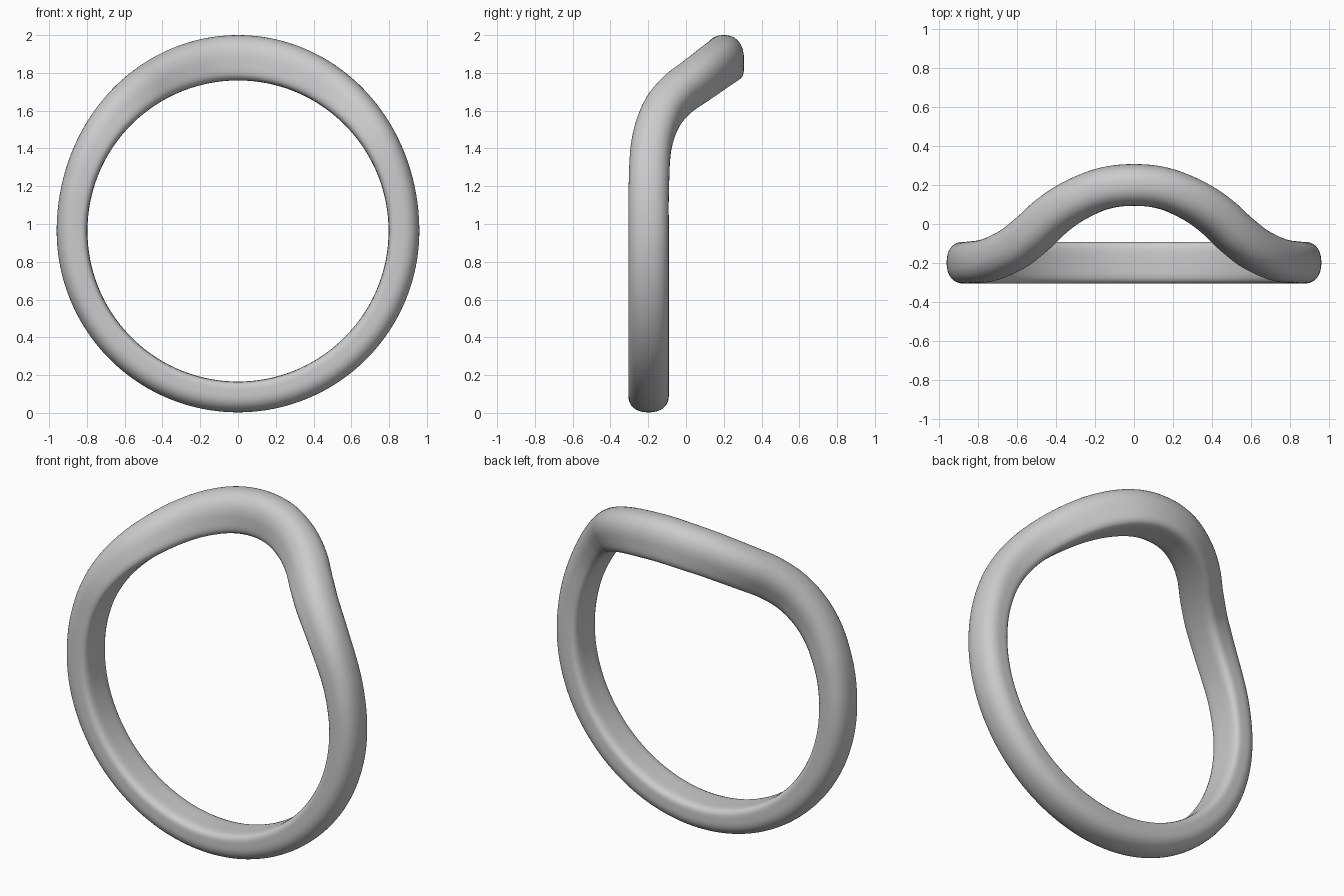
import bpy, bmesh
from math import sin, cos, pi, radians, degrees, atan2, hypot

cube = bpy.data.objects.get("Cube")
if cube:
    bpy.data.objects.remove(cube)

CENTRE_Z, BORE, HALF_WIDTH = 0.963, 0.797, 0.107
STEPS, SIDES = 256, 48

# Depth of the band's centreline against the angle from the top, in degrees
KEYS = [(-10, .18), (0, .2), (10, .182), (20, .12), (28, .045), (36, -.05), (45, -.128),
        (58, -.182), (75, -.197), (90, -.198), (180, -.198), (200, -.198)]


def depth(angle):
    """Smooth interpolation of the key depths, mirrored left to right."""
    a = abs(degrees(atan2(sin(angle), cos(angle))))
    i = 1
    while i < len(KEYS) - 3 and a > KEYS[i + 1][0]:
        i += 1
    (a0, y0), (a1, y1), (a2, y2), (a3, y3) = KEYS[i - 1:i + 3]
    span = a2 - a1
    t = (a - a1) / span
    m1 = (y2 - y0) / (a2 - a0) * span
    m2 = (y3 - y1) / (a3 - a1) * span
    return ((2*t**3 - 3*t**2 + 1) * y1 + (t**3 - 2*t**2 + t) * m1
            + (3*t**2 - 2*t**3) * y2 + (t**3 - t**2) * m2)


def section(k):
    """Domed outside, nearly flat inside: (sideways -1..1, height 0..1)."""
    c, s = cos(2 * pi * k / SIDES), sin(2 * pi * k / SIDES)
    power = 2.3 if s > 0 else 5
    scale = (abs(c)**power + abs(s)**power) ** (-1 / power)
    return c * scale, 0.45 + s * scale * (0.55 if s > 0 else 0.45)


# Band swept round the bore, its section square to the wavy path
bm = bmesh.new()
rings = []
for i in range(STEPS):
    angle = 2 * pi * i / STEPS
    thick = 0.163 + 0.077 * max(cos(angle), 0) ** 2
    slope = (depth(angle + .02) - depth(angle - .02)) / .04 / (BORE + thick / 2)
    length = hypot(1, slope)
    ring = []
    for k in range(SIDES):
        side, height = section(k)
        side *= HALF_WIDTH
        r = BORE + thick * height
        a = angle - side * slope / length / (BORE + thick / 2)
        y = depth(angle) + side / length
        ring.append(bm.verts.new((r * sin(a), y, CENTRE_Z + r * cos(a))))
    rings.append(ring)
for i in range(STEPS):
    near, far = rings[i - 1], rings[i]
    for k in range(SIDES):
        bm.faces.new((near[k - 1], near[k], far[k], far[k - 1]))
bmesh.ops.recalc_face_normals(bm, faces=bm.faces)
mesh = bpy.data.meshes.new("ring_band")
bm.to_mesh(mesh)
bm.free()
band = bpy.data.objects.new("ring_band", mesh)
bpy.context.collection.objects.link(band)

# Plain grey metal
grey = bpy.data.materials.new("light_grey")
grey.use_nodes = True
grey.diffuse_color = (0.6, 0.6, 0.6, 1)
grey.node_tree.nodes["Principled BSDF"].inputs["Base Color"].default_value = (0.6, 0.6, 0.6, 1)
mesh.materials.append(grey)

bpy.context.view_layer.objects.active = band
band.select_set(True)
bpy.ops.object.shade_smooth_by_angle(angle=radians(50))
